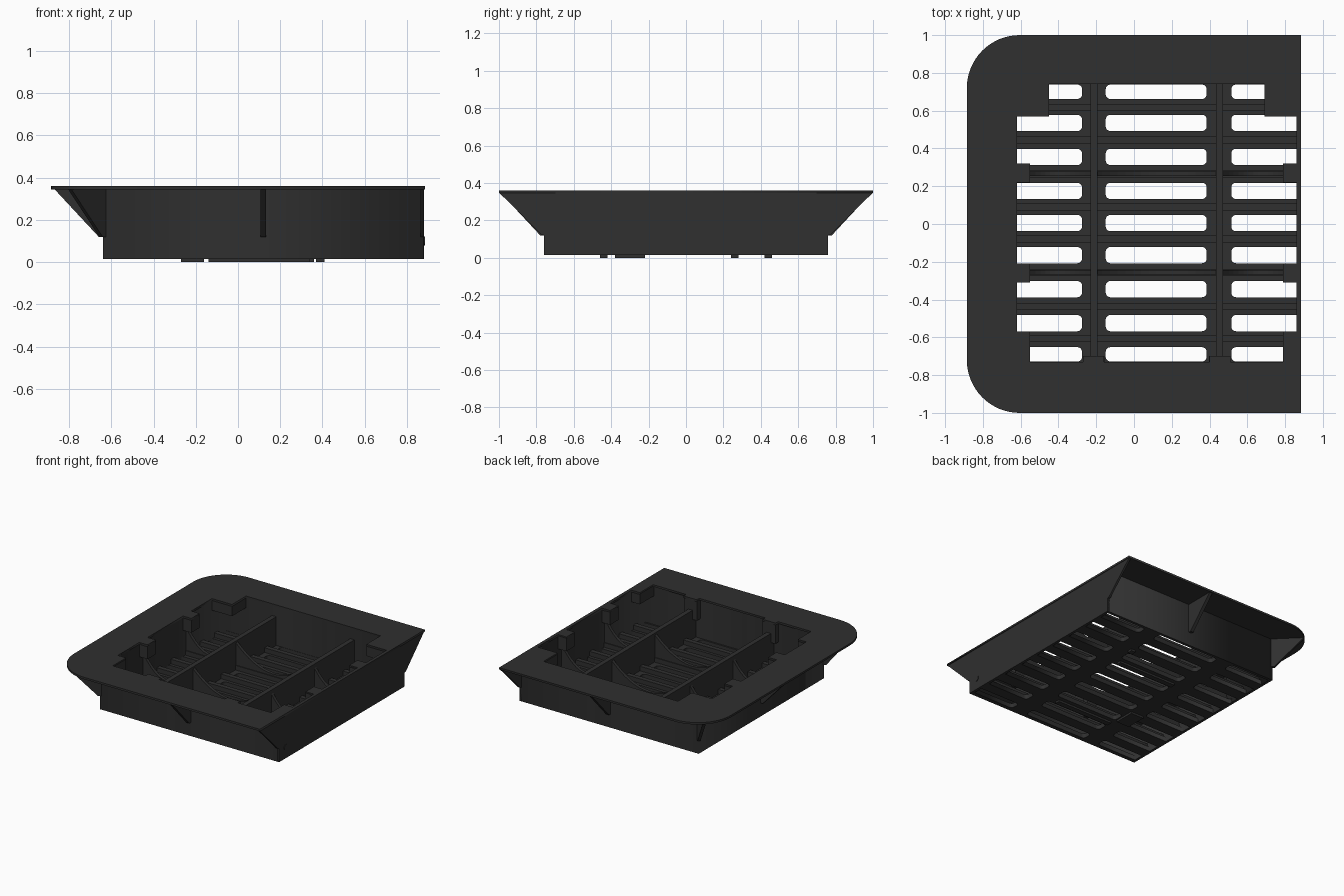
import bpy, bmesh, math
from mathutils import Vector, Matrix

if "Cube" in bpy.data.objects:
    bpy.data.objects.remove(bpy.data.objects["Cube"])

mat = bpy.data.materials.new("charcoal plastic")
mat.diffuse_color = (0.029, 0.029, 0.029, 1)
mat.use_nodes = True
mat.node_tree.nodes["Principled BSDF"].inputs["Base Color"].default_value = mat.diffuse_color


def finish(name, bm):
    bmesh.ops.recalc_face_normals(bm, faces=bm.faces)
    me = bpy.data.meshes.new(name)
    bm.to_mesh(me)
    bm.free()
    me.materials.append(mat)
    ob = bpy.data.objects.new(name, me)
    bpy.context.collection.objects.link(ob)
    return ob


def box(name, x0, x1, y0, y1, z0, z1):
    bm = bmesh.new()
    m = Matrix.Translation(((x0 + x1) / 2, (y0 + y1) / 2, (z0 + z1) / 2)) @ \
        Matrix.Diagonal((x1 - x0, y1 - y0, z1 - z0, 1))
    bmesh.ops.create_cube(bm, size=1, matrix=m)
    return finish(name, bm)


def prism(name, pts, origin, u, t):
    """Upright profile (distance along u, z), thickened by t on both sides."""
    u = Vector(u).normalized()
    n = u.cross(Vector((0, 0, 1)))
    bm = bmesh.new()
    vs = [bm.verts.new(Vector(origin) + u * a + Vector((0, 0, z)) - n * t) for a, z in pts]
    f = bm.faces.new(vs)
    r = bmesh.ops.extrude_face_region(bm, geom=[f])
    bmesh.ops.translate(bm, vec=n * 2 * t, verts=[g for g in r["geom"] if isinstance(g, bmesh.types.BMVert)])
    return finish(name, bm)


def plate(name, loops, z0, z1):
    """Flat plate: first loop is the outline, the others are holes."""
    cu = bpy.data.curves.new(name, 'CURVE')
    cu.dimensions = '2D'
    cu.fill_mode = 'BOTH'
    cu.extrude = (z1 - z0) / 2
    for pts in loops:
        s = cu.splines.new('POLY')
        s.points.add(len(pts) - 1)
        for p, (x, y) in zip(s.points, pts):
            p.co = (x, y, 0, 1)
        s.use_cyclic_u = True
    ob = bpy.data.objects.new(name, cu)
    bpy.context.collection.objects.link(ob)
    bpy.ops.object.select_all(action='DESELECT')
    ob.select_set(True)
    bpy.context.view_layer.objects.active = ob
    bpy.ops.object.convert(target='MESH')
    ob = bpy.context.view_layer.objects.active
    ob.location.z = (z0 + z1) / 2
    ob.data.materials.clear()
    ob.data.materials.append(mat)
    return ob


def rect(x0, x1, y0, y1, left=0, right=0, n=5):
    """Rectangle with separate corner radii for its left and right ends."""
    pts = []
    for cx, cy, sx, sy, r, a0 in ((x1, y1, -1, -1, right, 0), (x0, y1, 1, -1, left, 90),
                                  (x0, y0, 1, 1, left, 180), (x1, y0, -1, 1, right, 270)):
        if r == 0:
            pts.append((cx, cy))
            continue
        for i in range(n + 1):
            a = math.radians(a0 + 90 * i / n)
            pts.append((cx + sx * r + r * math.cos(a), cy + sy * r + r * math.sin(a)))
    return pts


# Top rim with its stepped opening
opening = [(-0.45, 0.74), (-0.45, 0.57), (-0.62, 0.57), (-0.62, 0.32), (-0.55, 0.32),
           (-0.55, 0.22), (-0.62, 0.22), (-0.62, -0.21), (-0.55, -0.21), (-0.55, -0.31),
           (-0.62, -0.31), (-0.62, -0.57), (-0.55, -0.57), (-0.55, -0.73),
           (-0.27, -0.73), (-0.27, -0.70), (-0.16, -0.70), (-0.16, -0.73)]
opening += [(0.24 - x, y) for x, y in reversed(opening)]
plate("top_rim", [rect(-0.885, 0.885, -1, 1, left=0.28, n=16), opening], 0.345, 0.36)

# Side walls
plate("side_walls", [rect(-0.64, 0.878, -0.76, 0.76), rect(-0.62, 0.86, -0.74, 0.74)], 0.015, 0.346)

# Slotted floor
rows = [0.70, 0.535, 0.355, 0.175, 0.005, -0.165, -0.345, -0.525, -0.69]
slots = []
for y in rows:
    h = 0.038 if abs(y) > 0.65 else 0.043
    slots.append(rect(-0.62, -0.275, y - h, y + h, right=0.025))
    slots.append(rect(-0.15, 0.385, y - h, y + h, left=0.025, right=0.025))
    slots.append(rect(0.515, 0.86, y - h, y + h, left=0.025))
plate("slotted_floor", [rect(-0.63, 0.87, -0.75, 0.75)] + slots, 0.015, 0.05)

# Raised ridges on the floor bars, and arched cross walls on two of them
spans = [(-0.625, -0.21), (-0.21, 0.45), (0.45, 0.865)]
for a, b in zip(rows, rows[1:]):
    y = (a + b) / 2
    box("bar_ridge", -0.63, 0.87, y - 0.018, y + 0.018, 0.04, 0.085)
for y in (0.265, -0.255):
    for x0, x1 in spans:
        pts = [(x0, 0.03), (x1, 0.03)]
        for i in range(17):
            t = 1 - i / 16
            pts.append((x0 + (x1 - x0) * t, 0.10 + 0.17 * (2 * t - 1) ** 2))
        prism("arched_cross_wall", pts, (0, y, 0), (1, 0, 0), 0.012)

# Long dividing walls
for x in (-0.212, 0.452):
    box("long_divider", x - 0.018, x + 0.018, -0.745, 0.745, 0.03, 0.27)
    box("divider_end_post", x - 0.055, x + 0.055, -0.745, -0.70, 0.20, 0.35)

# Blocks under the rim: side tabs and corner fillers
for y in (0.27, -0.26):
    for x0, x1 in ((-0.63, -0.55), (0.79, 0.87)):
        box("side_tab", x0, x1, y - 0.05, y + 0.05, 0.25, 0.35)
for x0, x1 in ((-0.63, -0.45), (0.69, 0.87)):
    box("back_corner_block", x0, x1, 0.57, 0.745, 0.27, 0.35)
for x0, x1 in ((-0.63, -0.55), (0.79, 0.87)):
    box("front_corner_block", x0, x1, -0.745, -0.57, 0.27, 0.35)

# Outer braces under the rim
brace = [(-0.01, 0.12), (0.02, 0.12), (0.23, 0.346), (-0.01, 0.346)]
for s in (-1, 1):
    prism("middle_brace", brace, (0.12, s * 0.76, 0), (0, s, 0), 0.013)
    prism("corner_brace", brace, (-0.635, s * 0.755, 0), (-1, s, 0), 0.011)
prism("left_brace", brace, (-0.64, 0, 0), (-1, 0, 0), 0.013)

# Flat right end plate with slanted ears
prism("end_plate", [(-0.76, 0.015), (0.76, 0.015), (0.76, 0.12), (0.775, 0.125), (0.998, 0.347),
                    (-0.998, 0.347), (-0.775, 0.125), (-0.76, 0.12)], (0.873, 0, 0), (0, 1, 0), 0.008)

# Small round stud on the end plate
bm = bmesh.new()
bmesh.ops.create_cone(bm, cap_ends=True, segments=20, radius1=0.022, radius2=0.022, depth=0.012,
                      matrix=Matrix.Translation((0.879, -0.68, 0.10)) @ Matrix.Rotation(math.pi / 2, 4, 'Y'))
finish("round_stud", bm)

# Thin pads below the floor
for x0, x1, y0, y1 in ((-0.14, 0.34, -0.46, -0.42), (-0.27, -0.16, -0.38, -0.22),
                       (-0.14, 0.36, 0.24, 0.28), (0.37, 0.41, 0.42, 0.46)):
    box("floor_pad", x0, x1, y0, y1, 0, 0.018)
